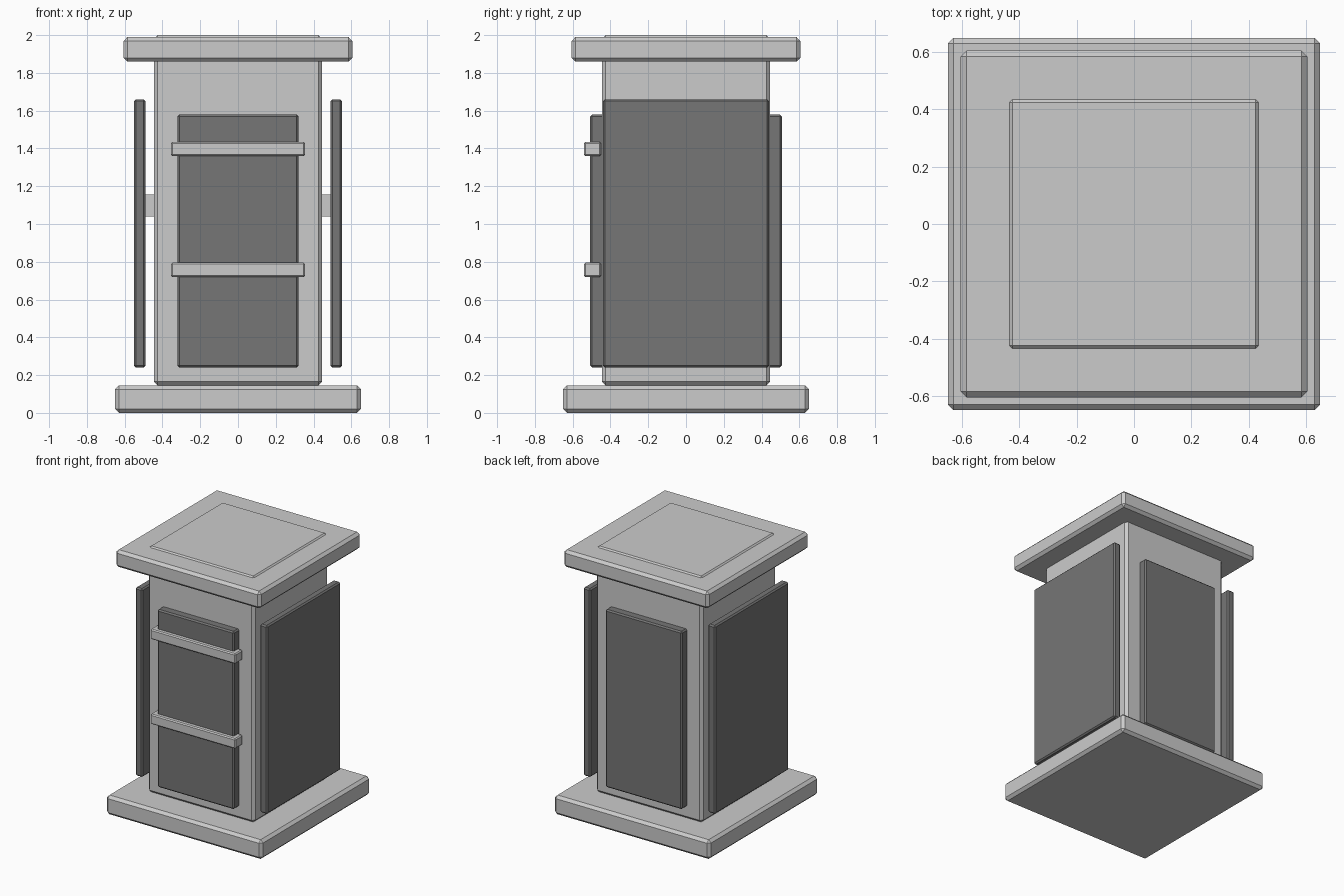
import bpy

if "Cube" in bpy.data.objects:
    bpy.data.objects.remove(bpy.data.objects["Cube"])

dark = bpy.data.materials.new("dark_panel")
dark.diffuse_color = (0.18, 0.18, 0.18, 1)
dark.use_nodes = True
dark.node_tree.nodes["Principled BSDF"].inputs["Base Color"].default_value = dark.diffuse_color


def block(name, x, y, z, bevel=0.0, mat=None):
    """Chamfered box given its (min, max) extents on each axis."""
    bpy.ops.mesh.primitive_cube_add(
        size=1, location=[(a + b) / 2 for a, b in (x, y, z)])
    ob = bpy.context.object
    ob.name = name
    ob.scale = [b - a for a, b in (x, y, z)]
    bpy.ops.object.transform_apply(location=False, rotation=False, scale=True)
    if bevel:
        mod = ob.modifiers.new("chamfer", 'BEVEL')
        mod.width = bevel
        mod.segments = 1
    if mat:
        ob.data.materials.append(mat)
    return ob


# Base slab, square column and overhanging cap
block("base", (-0.65, 0.65), (-0.65, 0.65), (0, 0.145), 0.02)
block("column", (-0.445, 0.445), (-0.445, 0.445), (0.145, 2.0), 0.02)
block("cap", (-0.605, 0.605), (-0.605, 0.605), (1.86, 1.99), 0.02)

# Front and back panels
for name, s in (("front", -1), ("back", 1)):
    block(name + "_panel", (-0.32, 0.32), sorted((s * 0.435, s * 0.507)),
          (0.24, 1.58), 0.01, dark)

# Side panels held off the column by short mounts
for name, s in (("left", -1), ("right", 1)):
    block(name + "_panel", sorted((s * 0.49, s * 0.55)), (-0.44, 0.44),
          (0.24, 1.66), 0.01, dark)
    block(name + "_mount", sorted((s * 0.43, s * 0.50)), (-0.06, 0.06),
          (1.04, 1.155))

# Straps across the front panel
for name, z in (("lower", 0.757), ("upper", 1.397)):
    block(name + "_strap", (-0.355, 0.355), (-0.54, -0.45),
          (z - 0.038, z + 0.038), 0.008)
